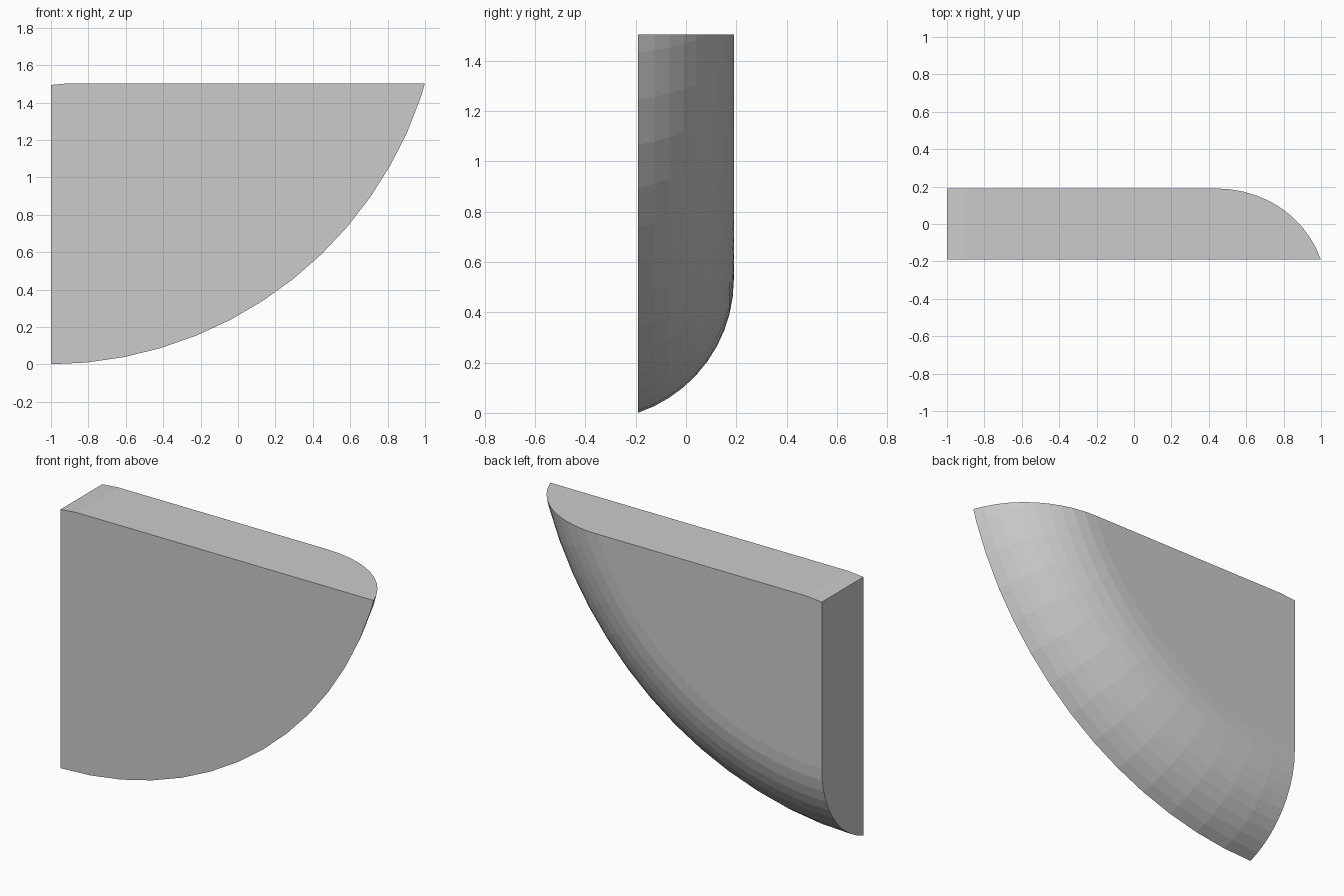
import bpy, bmesh, math
from mathutils import Vector

if "Cube" in bpy.data.objects:
    bpy.data.objects.remove(bpy.data.objects["Cube"])

HALF = 0.19                    # half thickness
CX, CZ, R = -1.012, 2.1, 2.1   # centre and radius of the big outer arc
RHO, RUN = 0.5596, 0.53        # radius and inward reach of the rounded back edge
STEPS = 10

# Radial cross-section (radius, y): axis, flat front, rounded edge, flat back
section = [(0, -HALF)]
start = math.acos(RUN / RHO)
for i in range(STEPS + 1):
    a = start + (math.pi / 2 - start) * i / STEPS
    section.append((R - RUN + RHO * math.cos(a), HALF - RHO + RHO * math.sin(a)))
section.append((0, HALF))

# Sweep the section around the axis as a closed wedge
bm = bmesh.new()
rings = []
for k in range(-1, 16):
    t = math.radians(-90 + 5.5 * k)
    rings.append([bm.verts.new((CX + r * math.cos(t), y, CZ + r * math.sin(t)))
                  for r, y in section])
n = len(section)
for a, b in zip(rings, rings[1:]):
    for i in range(n):
        j = (i + 1) % n
        bm.faces.new((a[i], a[j], b[j], b[i]))
bm.faces.new(rings[0])
bm.faces.new(rings[-1][::-1])
bmesh.ops.remove_doubles(bm, verts=bm.verts, dist=1e-5)
bmesh.ops.recalc_face_normals(bm, faces=bm.faces)


def trim(point, normal):
    """Cut away the side the normal points to and close the opening."""
    geom = bm.verts[:] + bm.edges[:] + bm.faces[:]
    bmesh.ops.bisect_plane(bm, geom=geom, plane_co=Vector(point),
                           plane_no=Vector(normal), clear_outer=True)
    rim = [e for e in bm.edges if e.is_boundary]
    bmesh.ops.holes_fill(bm, edges=rim, sides=0)


# Flat top, flat left end, slight slope at the top left corner
trim((0, 0, 1.503), (0, 0, 1))
trim((-1, 0, 0), (-1, 0, 0))
trim((-0.9, 0, 1.503), (-0.09, 0, 1))

bmesh.ops.dissolve_limit(bm, angle_limit=0.002, verts=bm.verts, edges=bm.edges)
bmesh.ops.recalc_face_normals(bm, faces=bm.faces)
mesh = bpy.data.meshes.new("rounded_quarter_panel")
bm.to_mesh(mesh)
bm.free()
panel = bpy.data.objects.new("rounded_quarter_panel", mesh)
bpy.context.collection.objects.link(panel)
